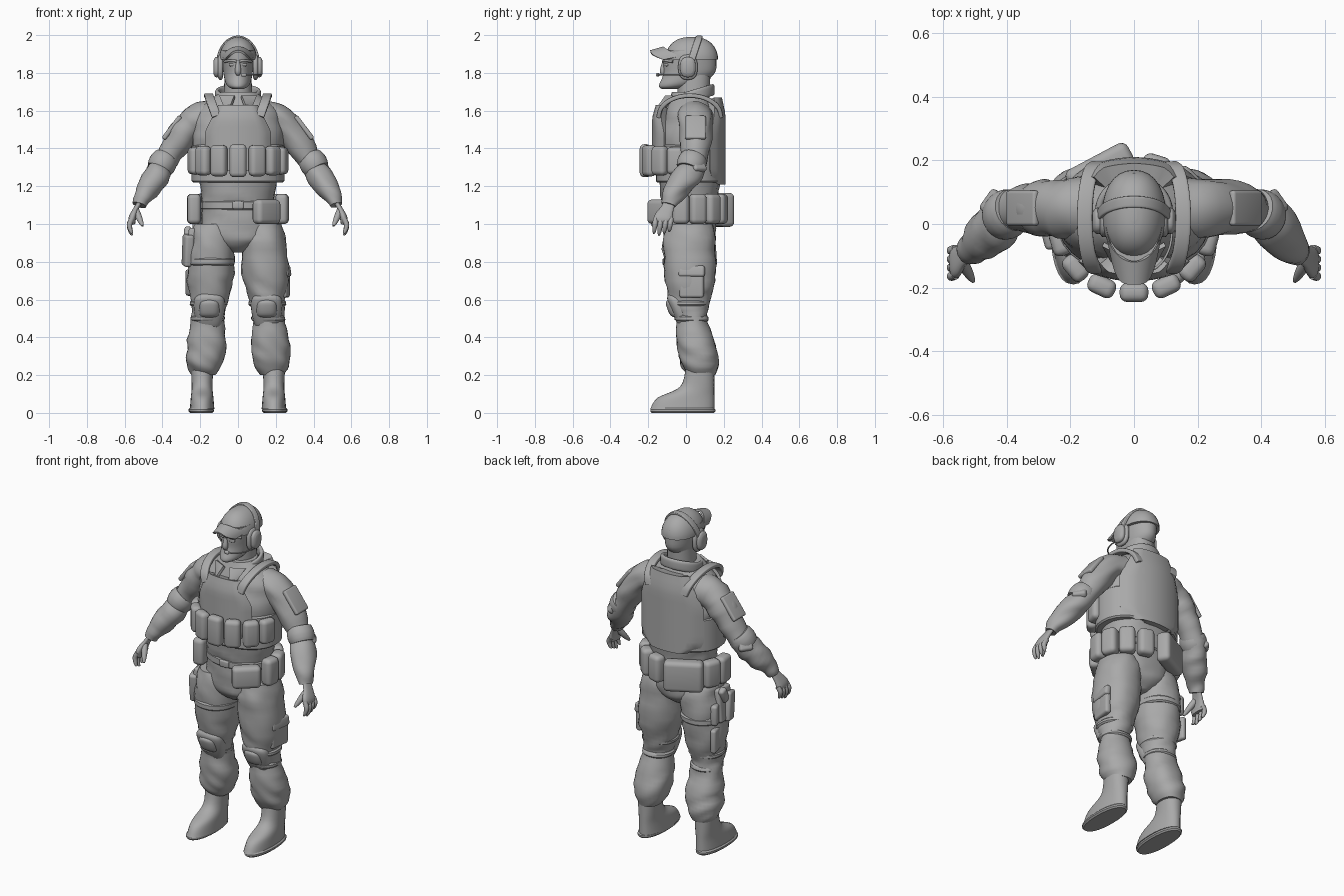
import bpy, bmesh
from math import cos, sin, pi, radians, copysign
from mathutils import Vector, Euler, Matrix, noise

if "Cube" in bpy.data.objects:
    bpy.data.objects.remove(bpy.data.objects["Cube"])

grey = bpy.data.materials.new("plain grey")
grey.use_nodes = True
grey.diffuse_color = (.4, .4, .4, 1)
grey.node_tree.nodes["Principled BSDF"].inputs["Base Color"].default_value = grey.diffuse_color
X_AXIS, Y_AXIS, Z_AXIS = Vector((1, 0, 0)), Vector((0, 1, 0)), Vector((0, 0, 1))
SIDES = ((1, "left_"), (-1, "right_"))
parts = []


def finish(name, bm):
    bmesh.ops.recalc_face_normals(bm, faces=bm.faces)
    mesh = bpy.data.meshes.new(name)
    bm.to_mesh(mesh)
    bm.free()
    mesh.materials.append(grey)
    part = bpy.data.objects.new(name, mesh)
    bpy.context.collection.objects.link(part)
    parts.append(part)


def spline(rows, steps):
    """Resample a short list of rows with a Catmull-Rom spline."""
    rows = [Vector(row) for row in rows]
    padded = [rows[0]] + rows + [rows[-1]]
    result = []
    for a, b, c, d in zip(padded, padded[1:], padded[2:], padded[3:]):
        for i in range(steps):
            t = i / steps
            result.append(b + (c - a) * (t / 2) + (a * 2 - b * 5 + c * 4 - d) * (t * t / 2)
                          + (b * 3 - a - c * 3 + d) * (t ** 3 / 2))
    return result + [rows[-1]]


def ring(middle, across, along, radius_a, radius_b, power, wrinkle, count=28):
    """One rounded cross-section, with cloth creases if wanted."""
    points = []
    for i in range(count):
        angle = 2 * pi * i / count
        u, v = (copysign(abs(w) ** (2 / power), w) for w in (cos(angle), sin(angle)))
        offset = across * (radius_a * u) + along * (radius_b * v)
        p = middle + offset
        crease = noise.noise(Vector((p.x * 8, p.y * 8, p.z * 17 + p.x * 9)))
        points.append(p + offset.normalized() * wrinkle * crease)
    return points


def skin(name, rings):
    bm = bmesh.new()
    loops = [[bm.verts.new(point) for point in points] for points in rings]
    for lower, upper in zip(loops, loops[1:]):
        for i in range(len(lower)):
            bm.faces.new((lower[i - 1], lower[i], upper[i], upper[i - 1]))
    bm.faces.new(loops[0])
    bm.faces.new(loops[-1])
    finish(name, bm)


def body_axis(z, depth):
    return 0, .02


def loft(name, rows, axis=body_axis, power=2.2, wrinkle=0, steps=5):
    """Level sections given as height, half width and half depth."""
    skin(name, [ring(Vector((*axis(z, depth), z)), X_AXIS, Y_AXIS, width, depth, power, wrinkle)
                for z, width, depth in spline(rows, steps)])


def band(name, z, height, width, depth, axis=body_axis):
    """Flat strap around a limb or the body, with chamfered rims."""
    rim = .008
    loft(name, [(z + side * (height / 2 - inset), width - rim + inset, depth - rim + inset)
                for side, inset in ((-1, 0), (-1, rim), (1, rim), (1, 0))], axis, steps=1)


def tube(name, rows, across, flat=1, power=2, wrinkle=0):
    """Path of x, y, z and radius; flat scales the radius at right angles."""
    rows = spline(rows, 5)
    points = [row.xyz for row in rows]
    rings = []
    for i, point in enumerate(points):
        tangent = (points[min(i + 1, len(points) - 1)] - points[max(i - 1, 0)]).normalized()
        side = (across - tangent * across.dot(tangent)).normalized()
        rings.append(ring(point, side, tangent.cross(side), rows[i].w, rows[i].w * flat, power, wrinkle))
    skin(name, rings)


def box(name, location, size, turn=0, tilt=0, roll=0, bevel=.015):
    """Rounded block: turn about z, tilt about x, roll about y."""
    bm = bmesh.new()
    bmesh.ops.create_cube(bm, size=1)
    bmesh.ops.scale(bm, vec=size, verts=bm.verts)
    bmesh.ops.bevel(bm, geom=bm.edges[:], offset=min(bevel, min(size) * .4), segments=4,
                    profile=.5, affect='EDGES')
    rotation = Euler([radians(angle) for angle in (tilt, roll, turn)])
    bmesh.ops.transform(bm, matrix=Matrix.LocRotScale(Vector(location), rotation, None), verts=bm.verts)
    finish(name, bm)


def pouch(name, angle, z, width, depth, size):
    """Soft pouch on an oval around the body; angle 0 is the front."""
    x, y = width * sin(radians(angle)), -depth * cos(radians(angle))
    box(name, (x, y, z), size, angle, bevel=.025)


def sheet(name, surface, thickness, columns=16, rows=12):
    """Solid sheet from a rule, u running -1 to 1 and v 0 to 1."""
    bm = bmesh.new()
    grid = [[bm.verts.new(surface(2 * i / columns - 1, j / rows)) for i in range(columns + 1)]
            for j in range(rows + 1)]
    for lower, upper in zip(grid, grid[1:]):
        for i in range(columns):
            bm.faces.new((lower[i], lower[i + 1], upper[i + 1], upper[i]))
    bmesh.ops.recalc_face_normals(bm, faces=bm.faces)
    bmesh.ops.solidify(bm, geom=bm.faces[:], thickness=thickness)
    finish(name, bm)


def armour_plate(name, facing, bottom, height, width, distance):
    """Curved plate, cut in at the lower corners and towards the neck."""
    def surface(u, v):
        taper = min(1, .6 + v * 4) * (1 - max(0, v - .6))
        x = u * width * taper
        edge = max(0, abs(u) - .8) / 10 + max(0, v - .8) / 10
        return x, facing * (distance - 1.4 * x * x - edge), bottom + height * v
    sheet(name, surface, .06)


# Torso, trousers seat and belt
loft("shirt", [(1.1, .19, .14), (1.2, .2, .16), (1.4, .24, .17), (1.5, .24, .16), (1.6, .21, .13),
               (1.7, .09, .09)], wrinkle=.012)
loft("trouser_seat", [(.85, .04, .07), (.89, .12, .12), (.95, .19, .14), (1.1, .19, .14)], wrinkle=.01)
band("belt", 1.1, .05, .195, .15)
box("belt_buckle", (0, -.13, 1.1), (.06, .02, .04))

# Vest with plates, straps and pouches
band("vest_side_band", 1.32, .2, .245, .18)
armour_plate("vest_front_plate", -1, 1.28, .35, .175, .18)
armour_plate("vest_back_plate", 1, 1.21, .46, .21, .21)
for s, tag in SIDES:
    tube(tag + "vest_strap", [(s * (.115 + .04 * sin(t)), .02 - .165 * cos(t), 1.57 + .11 * sin(t), .024)
                              for t in (i * pi / 8 for i in range(9))], X_AXIS, flat=.5, power=5)
for i in range(-3, 4):
    pouch(f"magazine_pouch_{i + 4}", i * 25, 1.335, .24, .215, (.09, .06, .175 - .01 * abs(i)))

# Belt pouches
pouch("left_front_pouch", 41, 1.065, .23, .18, (.16, .07, .13))
for i in range(4):
    pouch(f"left_belt_pouch_{i + 1}", 82 + 27 * i, 1.08, .235, .19, (.09, .07, .16))
for i in range(2):
    pouch(f"right_belt_pouch_{i + 1}", -85 - 27 * i, 1.08, .235, .19, (.1, .07, .16))
pouch("rear_pack", -152, 1.075, .23, .2, (.22, .08, .18))

# Neck, masked head and face
loft("neck", [(1.6, .08, .08), (1.8, .07, .09)], lambda z, depth: (0, .04))
loft("head", [(1.715, .03, .05), (1.73, .055, .09), (1.76, .07, .12), (1.82, .08, .14), (1.92, .09, .14)],
     lambda z, depth: (0, .02 - 9 * max(0, 1.82 - z) ** 2), power=2)
tube("nose", [(0, -.115, 1.86, .01), (0, -.122, 1.81, .016), (0, -.115, 1.79, .01)], X_AXIS)
for s, tag in SIDES:
    box(tag + "eye", (s * .033, -.102, 1.843), (.03, .02, .016), turn=s * 18)
    tube(tag + "brow", [(s * .07 * t, -.12 + .05 * t ** 3, 1.86 + .005 * sin(pi * t), .007)
                        for t in (.1, .4, .7, 1)], Z_AXIS)

# Cap
loft("cap_crown", [(1.87 + .12 * sin(t), .1 * cos(t), .14 * cos(t) ** .8)
                   for t in (i * pi / 17 for i in range(9))], lambda z, depth: (0, .03))
sheet("cap_brim", lambda u, v: (u * (.09 - .02 * v),
                                (1 - v) * (.02 - .14 * (1 - .9 * u * u) ** .5) + v * (.07 * u ** 4 - .19),
                                1.94 - .05 * u * u - .02 * v), .012)

# Headset
tube("headset_band", [(.11 * cos(t), .02 + .05 * sin(t), 1.84 + .15 * sin(t), .018)
                      for t in (i * pi / 12 for i in range(13))], Y_AXIS, flat=.4, power=4)
for s, tag in SIDES:
    for name, start, radius in (("ear_cushion", .08, .05), ("ear_cup", .1, .04)):
        tube(tag + name, [(s * (start + offset), .01, 1.83, radius * scale) for offset, scale in
                          ((0, .8), (.005, 1), (.02, 1), (.03, .7))], Y_AXIS, flat=1.3, power=2.6)
tube("microphone_boom", [(.03 + .09 * cos(t), -.02 - .13 * sin(t), 1.79, .004)
                         for t in (i * pi / 8 for i in range(5))], Z_AXIS)
box("microphone", (.03, -.15, 1.79), (.03, .02, .02))

# Collar, open at the throat
tube("shirt_collar", [(.11 * sin(t), .04 - .1 * cos(t), 1.68 - .03 * cos(t), .03)
                      for t in (pi / 8 * i for i in range(1, 16))], Z_AXIS, flat=.4, power=3)
for s, tag in SIDES:
    sheet(tag + "collar_flap", lambda u, v: (s * (.06 + .04 * u * (1 - v * .7)),
                                             -.09 - .05 * v + .02 * u, 1.68 - .07 * v), .015)

for s, tag in SIDES:
    # Arm with patch and elbow guard
    tube(tag + "sleeve", [(s * x, y, z, radius) for x, y, z, radius in (
        (.15, .05, 1.56, .1), (.23, .05, 1.54, .092), (.3, .05, 1.46, .083), (.39, .04, 1.32, .066),
        (.44, -.01, 1.24, .076), (.5, -.07, 1.15, .055), (.52, -.09, 1.1, .04))],
        Y_AXIS, flat=.92, wrinkle=.012)
    box(tag + "shoulder_patch", (s * .35, .05, 1.51), (.025, .11, .15), roll=s * -37)
    tube(tag + "elbow_pad", [(s * (.4 + .3 * t), .03 - .2 * t, 1.32 - .5 * t, .078 - 2 * t * t)
                             for t in (-.07, -.04, 0, .04, .07)], Y_AXIS, flat=.95)
    box(tag + "elbow_cap", (s * .435, .06, 1.32), (.04, .08, .1), turn=s * 35, roll=s * -35)

    # Hand
    tube(tag + "palm", [(s * .51, -.08, 1.13, .03), (s * .54, -.1, 1.08, .035), (s * .56, -.12, 1.03, .05),
                        (s * .56, -.12, 1, .04)], Y_AXIS, flat=.4, power=2.4)
    for i in range(4):
        y, length = -.16 + .027 * i, .09 - .01 * abs(i - 1)
        tube(f"{tag}finger_{i + 1}", [(s * (.56 + .015 * sin(pi * t)), y - .01 * t, 1.03 - length * t,
                                       .014 - .009 * t ** 4) for t in (0, .4, .8, 1)], Y_AXIS)
    tube(tag + "thumb", [(s * (.54 - .035 * t), -.12 - .06 * t, 1.07 - .08 * t, .018 - .012 * t ** 3)
                         for t in (0, .4, .8, 1)], Y_AXIS)


def leg_axis(s):
    return lambda z, depth: (s * (.19 - .06 * z), .02 + .18 * max(0, .55 - z))


for s, tag in SIDES:
    # Trouser leg
    loft(tag + "trouser_leg", [(1, .1, .12), (.9, .12, .14), (.7, .12, .13), (.57, .09, .1), (.5, .085, .08),
                               (.36, .105, .1), (.26, .095, .1), (.2, .06, .07)], leg_axis(s), wrinkle=.014)
    # Knee guard leaning back towards the shin
    for name, front, rows in (
            ("knee_pad", 0, [(.43, .03, .02), (.46, .06, .04), (.53, .08, .05), (.6, .08, .05), (.63, .05, .03)]),
            ("knee_cap", .015, [(.5, .03, .02), (.52, .055, .05), (.58, .055, .05), (.6, .03, .03)])):
        loft(tag + name, rows, lambda z, depth: (s * .152, .01 - front - .37 * (z - .44)), power=2.6)
    band(tag + "upper_knee_strap", .58, .03, .1, .1, leg_axis(s))
    band(tag + "lower_knee_strap", .5, .03, .09, .09, leg_axis(s))
    # Boot, kept flush at the heel
    loft(tag + "boot", [(.02, .065, .17), (.08, .06, .15), (.14, .055, .09), (.25, .06, .075)],
         lambda z, depth: (s * .19, .15 - depth))
    band(tag + "boot_sole", .013, .026, .067, .172, lambda z, depth: (s * .195, -.017))

# Thigh gear: cargo pockets, and a holster on the right
box("left_cargo_pocket", (.25, .03, .69), (.035, .13, .16), turn=-8)
box("left_cargo_flap", (.255, .03, .75), (.035, .14, .06), turn=-8, roll=-8)
box("right_cargo_pocket", (-.25, .07, .69), (.035, .11, .14), turn=15)
band("holster_strap", .8, .04, .125, .145, leg_axis(-1))
box("holster_panel", (-.25, 0, .88), (.04, .12, .2), roll=6)
box("holster", (-.265, -.03, .86), (.05, .08, .17), turn=15, tilt=8)
box("pistol_grip", (-.265, .02, .94), (.04, .05, .09), tilt=-25)
box("holster_hanger", (-.23, 0, 1), (.02, .05, .1), roll=6)
box("holster_side_pouch", (-.25, .08, .84), (.04, .06, .12), turn=20)

# Smooth shading with crisp edges
bpy.ops.object.select_all(action='DESELECT')
for part in parts:
    part.select_set(True)
bpy.context.view_layer.objects.active = parts[0]
bpy.ops.object.shade_smooth_by_angle(angle=radians(40))
